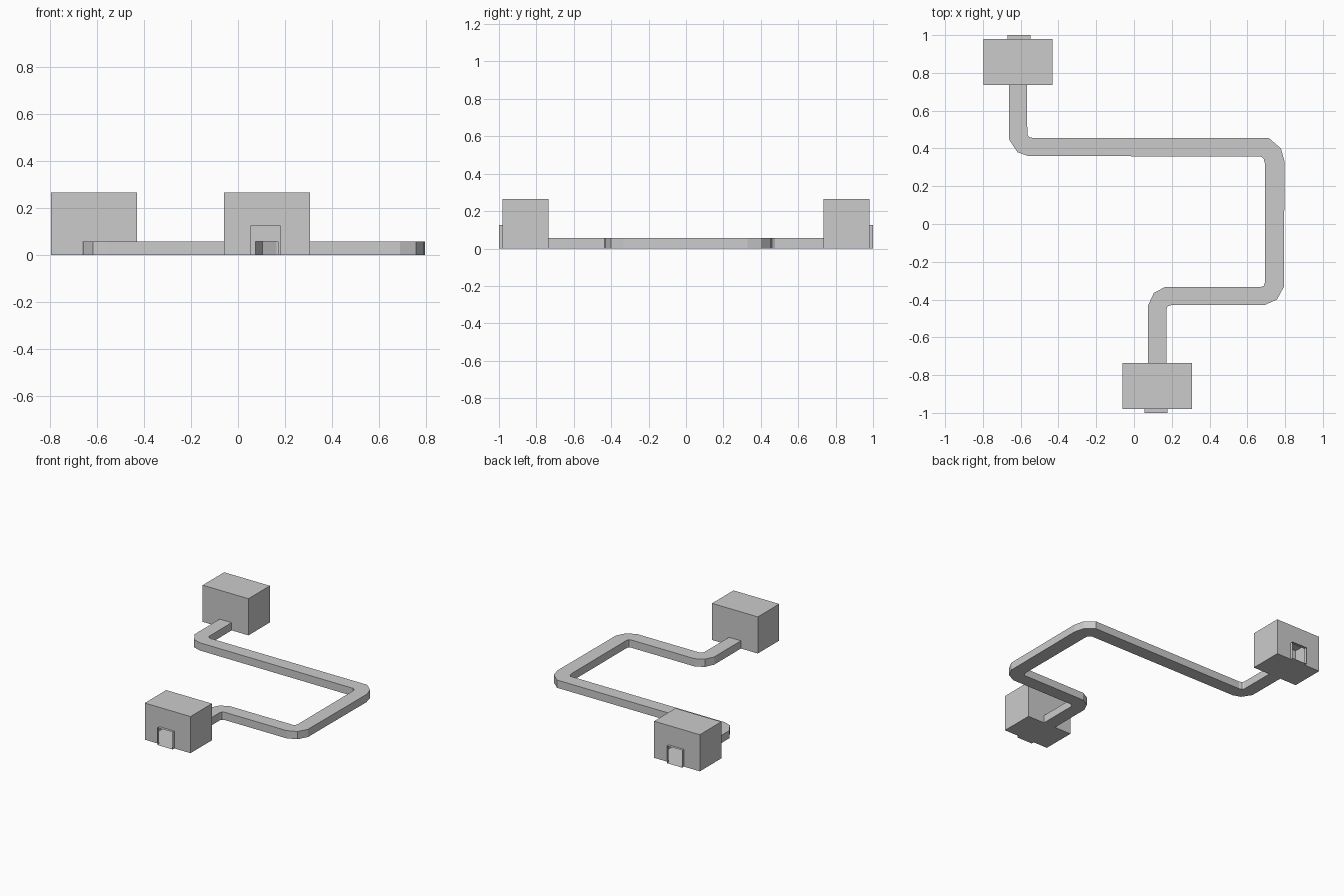
import bpy, bmesh
from math import pi
from mathutils import Matrix

if "Cube" in bpy.data.objects:
    bpy.data.objects.remove(bpy.data.objects["Cube"])


def finish(name, bm):
    bmesh.ops.remove_doubles(bm, verts=bm.verts, dist=1e-5)
    bmesh.ops.recalc_face_normals(bm, faces=bm.faces)
    me = bpy.data.meshes.new(name)
    bm.to_mesh(me)
    bm.free()
    ob = bpy.data.objects.new(name, me)
    bpy.context.collection.objects.link(ob)
    return ob


def face(bm, pts):
    bm.faces.new([bm.verts.new(p) for p in pts])


W, H = 0.183, 0.265            # half width and height of a hut
FRONT, BACK = -0.98, -0.735    # hut walls
PATH_W, PATH_H = 0.048, 0.056  # passage half width and height


def notched_wall(bm, y, l, r, h):
    # wall with a doorway cut up from the ground
    face(bm, [(x, y, z) for x, z in ((-W, 0), (l, 0), (l, h), (r, h),
                                     (r, 0), (W, 0), (W, H), (-W, H))])


def hut(name, x, turned):
    # hollow shell, open towards the doorway and the passage
    dl, dr, dh = -0.067, 0.055, 0.125
    bm = bmesh.new()
    notched_wall(bm, FRONT, dl, dr, dh)
    notched_wall(bm, BACK, -PATH_W, PATH_W, PATH_H)
    for s in (-W, W):
        face(bm, [(s, FRONT, 0), (s, BACK, 0), (s, BACK, H), (s, FRONT, H)])
    face(bm, [(-W, FRONT, H), (W, FRONT, H), (W, BACK, H), (-W, BACK, H)])
    face(bm, [(-W, FRONT, 0), (dl, FRONT, 0), (dr, FRONT, 0), (W, FRONT, 0),
              (W, BACK, 0), (PATH_W, BACK, 0), (-PATH_W, BACK, 0), (-W, BACK, 0)])
    # short sleeve around the doorway
    ring = [(dl, 0), (dl, dh), (dr, dh), (dr, 0)]
    for (xa, za), (xb, zb) in zip(ring, ring[1:] + ring[:1]):
        face(bm, [(xa, FRONT, za), (xb, FRONT, zb), (xb, -1, zb), (xa, -1, za)])
    ob = finish(name, bm)
    ob.data.transform(Matrix.Translation((x, 0, 0)) @ Matrix.Rotation(pi * turned, 4, 'Z'))


hut("front_hut", 0.123, 0)
hut("back_hut", -0.614, 1)

# winding passage: matching points along its left and right walls
left = [(0.075, -0.735), (0.075, -0.43), (0.105, -0.365), (0.165, -0.333),
        (0.672, -0.333), (0.687, -0.327), (0.693, -0.31),
        (0.693, 0.32), (0.687, 0.345), (0.672, 0.357),
        (-0.56, 0.36), (-0.617, 0.38), (-0.661, 0.447), (-0.662, 0.735)]
right = [(0.171, -0.735), (0.171, -0.455), (0.177, -0.437), (0.195, -0.43),
         (0.69, -0.43), (0.757, -0.40), (0.793, -0.333),
         (0.797, 0.33), (0.778, 0.40), (0.714, 0.455),
         (-0.535, 0.455), (-0.556, 0.461), (-0.565, 0.475), (-0.566, 0.735)]
bm = bmesh.new()
rings = [[bm.verts.new((*p, z)) for p, z in ((a, 0), (b, 0), (b, PATH_H), (a, PATH_H))]
         for a, b in zip(left, right)]
for r0, r1 in zip(rings, rings[1:]):
    for i in range(4):
        j = (i + 1) % 4
        bm.faces.new((r0[i], r0[j], r1[j], r1[i]))
finish("passage", bm)
